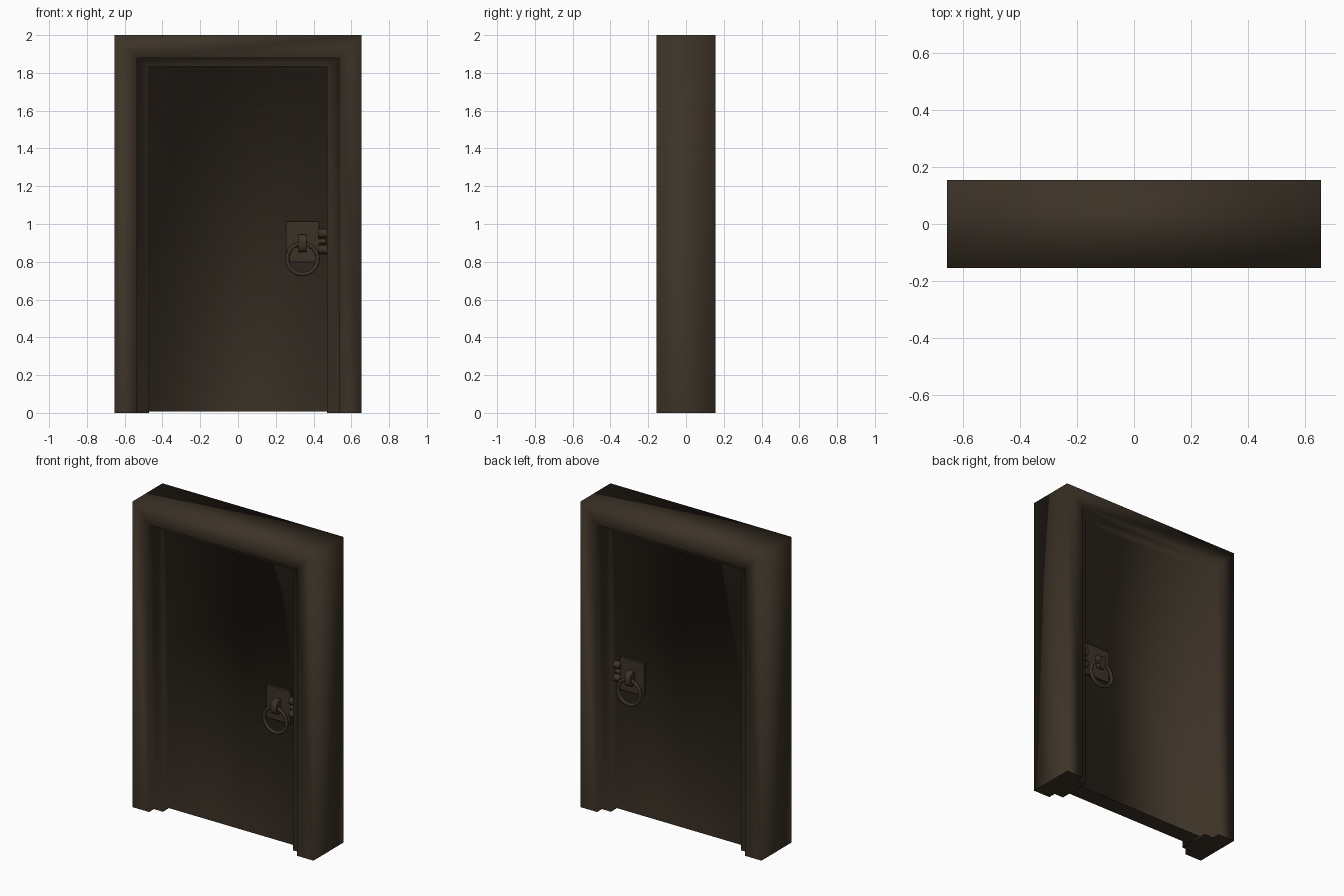
import bpy, bmesh, math
from mathutils import Matrix, Vector

if "Cube" in bpy.data.objects:
    bpy.data.objects.remove(bpy.data.objects["Cube"])


def material(name, rgb):
    m = bpy.data.materials.new(name)
    m.diffuse_color = (*rgb, 1)
    m.use_nodes = True
    m.node_tree.nodes["Principled BSDF"].inputs["Base Color"].default_value = m.diffuse_color
    return m


WOOD = material("dark brown wood", (0.045, 0.032, 0.02))


def finish(name, bm, smooth_all=False):
    bmesh.ops.recalc_face_normals(bm, faces=bm.faces)
    me = bpy.data.meshes.new(name)
    bm.to_mesh(me)
    bm.free()
    me.materials.append(WOOD)
    ob = bpy.data.objects.new(name, me)
    bpy.context.collection.objects.link(ob)
    bpy.context.view_layer.objects.active = ob
    bpy.ops.object.select_all(action='DESELECT')
    ob.select_set(True)
    if smooth_all:
        bpy.ops.object.shade_smooth()
    else:
        bpy.ops.object.shade_smooth_by_angle(angle=math.radians(40))
    return ob


def box(bm, lo, hi):
    lo, hi = Vector(lo), Vector(hi)
    mat = Matrix.Translation((lo + hi) / 2) @ Matrix.Diagonal((*(hi - lo), 1))
    bmesh.ops.create_cube(bm, size=1, matrix=mat)


def rod(bm, centre, radius, length, sides=16):
    # cylinder lying along x
    mat = Matrix.Translation(centre) @ Matrix.Rotation(math.pi / 2, 4, 'Y')
    bmesh.ops.create_cone(bm, cap_ends=True, segments=sides, radius1=radius,
                          radius2=radius, depth=length, matrix=mat)


# Frame and door: one smooth shell of stepped arches (half width, top, y, bottom)
steps = [(0.47, 1.835, -0.055, 0.007), (0.47, 1.835, -0.105, 0),
         (0.535, 1.878, -0.105, 0), (0.535, 1.878, -0.155, 0),
         (0.655, 2.0, -0.155, 0)]
steps += [(w, t, -y, b) for w, t, y, b in reversed(steps)]
bm = bmesh.new()
arches = [[bm.verts.new(p) for p in ((-w, y, b), (-w, y, t), (w, y, t), (w, y, b))]
          for w, t, y, b in steps]
for a, c in zip(arches, arches[1:]):
    for i in range(3):
        bm.faces.new((a[i], a[i + 1], c[i + 1], c[i]))
bm.faces.new(arches[0])
bm.faces.new(arches[-1])
# undersides of the door and both posts, unshared so their edges stay crisp
bm.faces.new([bm.verts.new((x, y, 0.007)) for x, y in
              ((-0.47, -0.055), (0.47, -0.055), (0.47, 0.055), (-0.47, 0.055))])
for s in (-1, 1):
    bm.faces.new([bm.verts.new((s * w, y, 0)) for w, t, y, b in steps])
bmesh.ops.recalc_face_normals(bm, faces=bm.faces)
frame = finish("door_and_frame", bm, smooth_all=True)
for p in frame.data.polygons:       # loose underside faces look down
    if all(frame.data.vertices[v].co.z < 0.01 for v in p.vertices) and p.normal.z > 0:
        p.flip()

# Handles, front and back
for side, s in (("front", 1), ("back", -1)):
    flip = Matrix.Diagonal((1, s, 1, 1))

    def place(name, bm):
        bmesh.ops.transform(bm, matrix=flip, verts=bm.verts)
        return finish(f"{side}_{name}", bm)

    bm = bmesh.new()
    box(bm, (0.255, -0.07, 0.80), (0.428, -0.05, 1.012))
    place("handle_plate", bm)

    # bracket: tapered hook profile extruded in x
    bm = bmesh.new()
    prof = [(-0.065, 0.945), (-0.095, 0.945), (-0.113, 0.932), (-0.12, 0.91),
            (-0.12, 0.878), (-0.112, 0.86), (-0.097, 0.852), (-0.082, 0.86),
            (-0.078, 0.88), (-0.065, 0.895)]
    f = bm.faces.new([bm.verts.new((0.32, y, z)) for y, z in prof])
    ext = bmesh.ops.extrude_face_region(bm, geom=[f])["geom"]
    bmesh.ops.translate(bm, vec=(0.042, 0, 0),
                        verts=[v for v in ext if isinstance(v, bmesh.types.BMVert)])
    place("ring_bracket", bm)

    # ring
    bm = bmesh.new()
    n, k = 32, 10
    loops = []
    for i in range(n):
        a = 2 * math.pi * i / n
        loop = []
        for j in range(k):
            b = 2 * math.pi * j / k
            r = 0.081 + 0.011 * math.cos(b)
            loop.append(bm.verts.new((0.341 + r * math.cos(a),
                                      -0.1 + 0.011 * math.sin(b),
                                      0.815 + r * math.sin(a))))
        loops.append(loop)
    for i in range(n):
        p, q = loops[i], loops[(i + 1) % n]
        for j in range(k):
            bm.faces.new((p[j], p[(j + 1) % k], q[(j + 1) % k], q[j]))
    place("pull_ring", bm)

    # bolts running from the plate into the frame
    bm = bmesh.new()
    for z in (0.95, 0.865):
        rod(bm, (0.448, -0.06, z), 0.023, 0.048)
    rod(bm, (0.445, -0.06, 0.907), 0.014, 0.04)
    place("bolts", bm)
